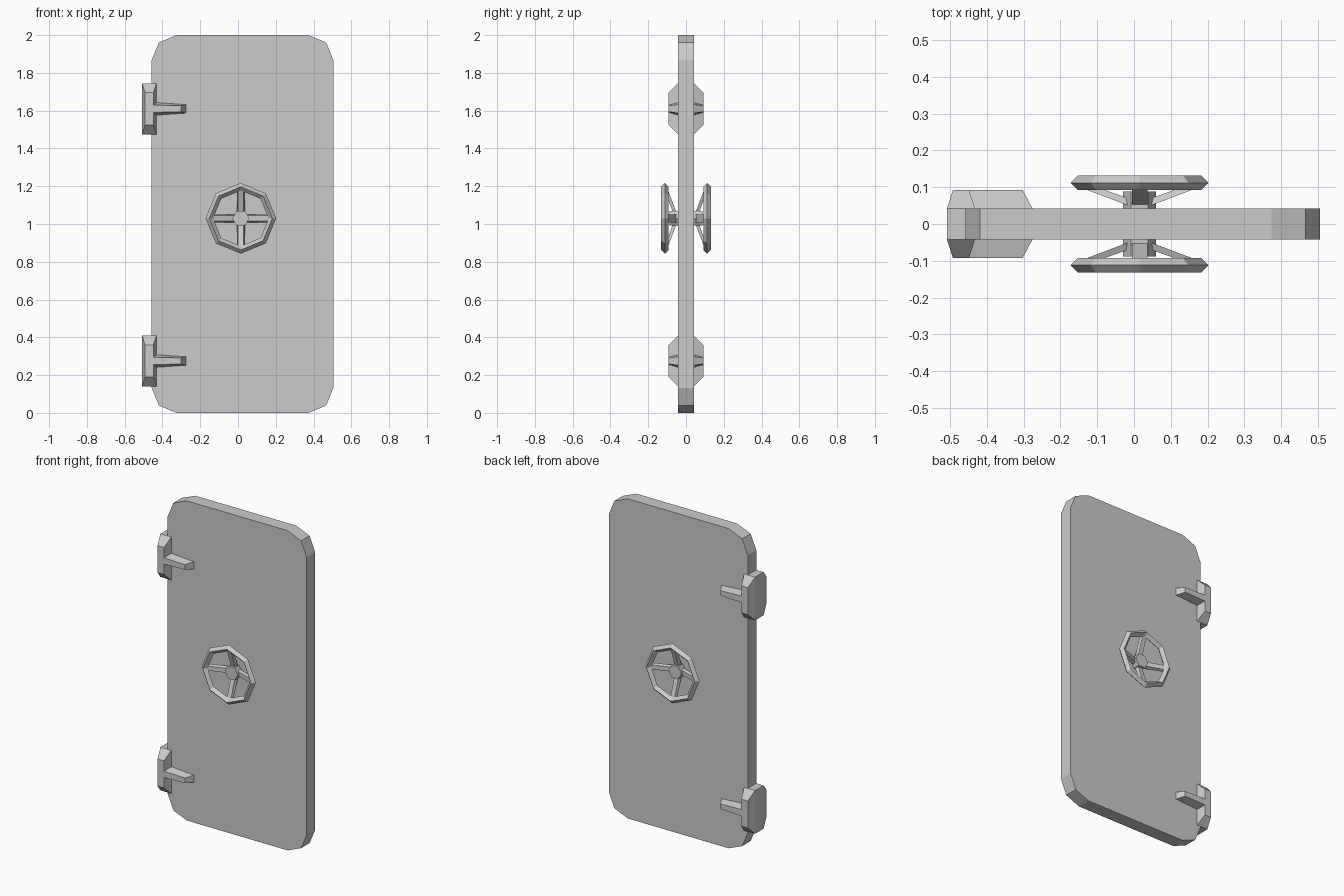
import bpy, bmesh
from math import sin, cos, pi
from mathutils import Matrix, Vector

if "Cube" in bpy.data.objects:
    bpy.data.objects.remove(bpy.data.objects["Cube"], do_unlink=True)

steel = bpy.data.materials.new("grey_steel")
steel.use_nodes = True
GREY = (0.6, 0.6, 0.6, 1)
steel.diffuse_color = GREY
steel.node_tree.nodes["Principled BSDF"].inputs["Base Color"].default_value = GREY


def finish(bm, name):
    bmesh.ops.recalc_face_normals(bm, faces=bm.faces)
    mesh = bpy.data.meshes.new(name)
    bm.to_mesh(mesh)
    bm.free()
    mesh.materials.append(steel)
    obj = bpy.data.objects.new(name, mesh)
    bpy.context.collection.objects.link(obj)
    return obj


def loft(bm, rings, closed=False):
    """Skin equal-length rings; cap the ends unless the loop closes."""
    loops = [[bm.verts.new(p) for p in ring] for ring in rings]
    pairs = list(zip(loops, loops[1:]))
    if closed:
        pairs.append((loops[-1], loops[0]))
    else:
        bm.faces.new(loops[0])
        bm.faces.new(loops[-1])
    n = len(loops[0])
    for a, b in pairs:
        for i in range(n):
            j = (i + 1) % n
            bm.faces.new((a[i], a[j], b[j], b[i]))


def rect(x0, x1, z0, z1, y):
    return [(x0, y, z0), (x1, y, z0), (x1, y, z1), (x0, y, z1)]


# Door slab with two-segment rounded corners
LEFT, RIGHT, R, HALF = -0.457, 0.505, 0.132, 0.042
outline = []
for k, (cx, cz) in enumerate([(RIGHT - R, 2 - R), (LEFT + R, 2 - R),
                              (LEFT + R, R), (RIGHT - R, R)]):
    for s in range(3):
        a = k * pi / 2 + s * pi / 4
        outline.append((cx + R * cos(a), cz + R * sin(a)))
bm = bmesh.new()
loft(bm, [[(x, y, z) for x, z in outline] for y in (-HALF, HALF)])
finish(bm, "door_slab")

# Hinges: bevelled knuckle plus a tapered strap on each face
for label, z in (("upper", 1.61), ("lower", 0.275)):
    bm = bmesh.new()
    outer = (-0.492, -0.448, z - 0.085, z + 0.085)
    inner = (-0.508, -0.432, z - 0.135, z + 0.135)
    loft(bm, [rect(*outer, -0.092), rect(*inner, -HALF),
              rect(*inner, HALF), rect(*outer, 0.092)])
    finish(bm, label + "_hinge_knuckle")
    for side, sign in (("front", -1), ("back", 1)):
        bm = bmesh.new()
        rings = []
        for y, tip, root_h, tip_h in ((0.035, -0.272, 0.037, 0.024),
                                      (0.092, -0.302, 0.020, 0.016)):
            rings.append([(-0.46, sign * y, z - root_h), (tip, sign * y, z - tip_h),
                          (tip, sign * y, z + tip_h), (-0.46, sign * y, z + root_h)])
        loft(bm, rings)
        finish(bm, f"{label}_hinge_strap_{side}")

# Handwheels: octagonal rim, four dished spokes and a hexagonal hub
for side, sign in (("front", -1), ("back", 1)):
    place = Matrix.Translation((0.015, 0, 1.03))

    bm = bmesh.new()
    rings = []
    for i in range(8):
        a = i * pi / 4
        rings.append([((0.167 + 0.02 * cos(b)) * cos(a), sign * (0.112 + 0.02 * sin(b)),
                       (0.167 + 0.02 * cos(b)) * sin(a))
                      for b in (0, pi / 2, pi, 3 * pi / 2)])
    loft(bm, rings, closed=True)
    bm.transform(place)
    finish(bm, side + "_wheel_rim")

    bm = bmesh.new()
    for q in range(4):
        turn = Matrix.Rotation(q * pi / 2, 3, 'Y')
        rings = []
        for r, y, thick in ((0.025, 0.048, 0.02), (0.165, 0.101, 0.016)):
            ring = [(r, sign * y, -0.021), (r, sign * y, 0.021),
                    (r, sign * (y + thick), 0.014), (r, sign * (y + thick), -0.014)]
            rings.append([turn @ Vector(p) for p in ring])
        loft(bm, rings)
    bm.transform(place)
    finish(bm, side + "_wheel_spokes")

    bm = bmesh.new()
    loft(bm, [[(0.045 * cos(i * pi / 3), sign * y, 0.045 * sin(i * pi / 3))
               for i in range(6)] for y in (0.04, 0.088)])
    bm.transform(place)
    finish(bm, side + "_wheel_hub")
